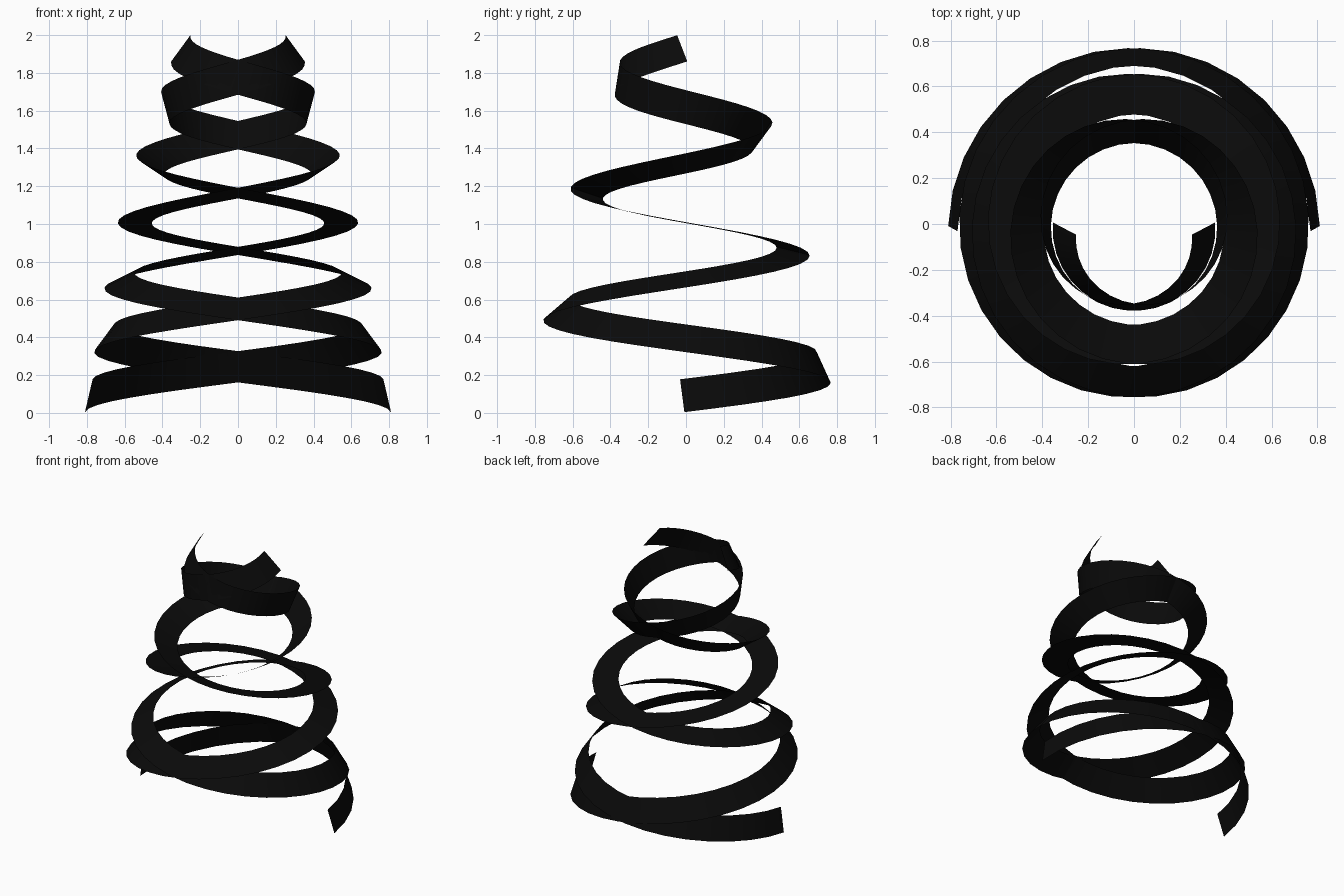
import bpy, bmesh
from math import sin, cos, pi, radians, hypot, atan2
from mathutils import Vector

if "Cube" in bpy.data.objects:
    bpy.data.objects.remove(bpy.data.objects["Cube"])

TURNS, SEG = 3, 99
R0, R1 = 0.79, 0.303          # radius, bottom to top
Z0, Z1 = 0.091, 1.93          # centre line height
HALF = 0.09                   # half ribbon width
Y_SHIFT = -0.02

black = bpy.data.materials.new("black")
black.diffuse_color = (0.003, 0.003, 0.003, 1)
black.use_nodes = True
black.node_tree.nodes["Principled BSDF"].inputs["Base Color"].default_value = black.diffuse_color


def ribbon(name, side):
    """Flat ribbon winding up a cone, twisting freely with the curve."""
    bm = bmesh.new()
    step = 2 * pi * TURNS / SEG
    dr = (R1 - R0) / (2 * pi * TURNS)
    dz = (Z1 - Z0) / (2 * pi * TURNS)
    roll = radians(13)
    rungs = []
    for i in range(SEG + 1):
        t, a = i / SEG, i * step
        r, z = R0 + (R1 - R0) * t, Z0 + (Z1 - Z0) * t
        out = Vector((cos(a), sin(a), 0))
        around = Vector((-sin(a), cos(a), 0))
        tangent = (out * dr + around * r + Vector((0, 0, dz))).normalized()
        normal = (out - tangent * out.dot(tangent)).normalized()
        up = normal.cross(tangent)
        across = (up * cos(roll) - normal * sin(roll)) * HALF
        centre = out * r + Vector((0, Y_SHIFT, z))
        rung = []
        for p in (centre - across, centre + across):
            rung.append(bm.verts.new((p.x * side, p.y, p.z)))
        rungs.append(rung)
        # natural twist of the helix
        roll += step * sin(atan2(dz, hypot(r, dr)))
    for (a0, a1), (b0, b1) in zip(rungs, rungs[1:]):
        bm.faces.new((a0, b0, b1, a1) if side > 0 else (a0, a1, b1, b0))
    me = bpy.data.meshes.new(name)
    bm.to_mesh(me)
    bm.free()
    me.materials.append(black)
    for p in me.polygons:
        p.use_smooth = True
    ob = bpy.data.objects.new(name, me)
    bpy.context.collection.objects.link(ob)


# two mirrored ribbons
ribbon("ribbon_right", 1)
ribbon("ribbon_left", -1)
